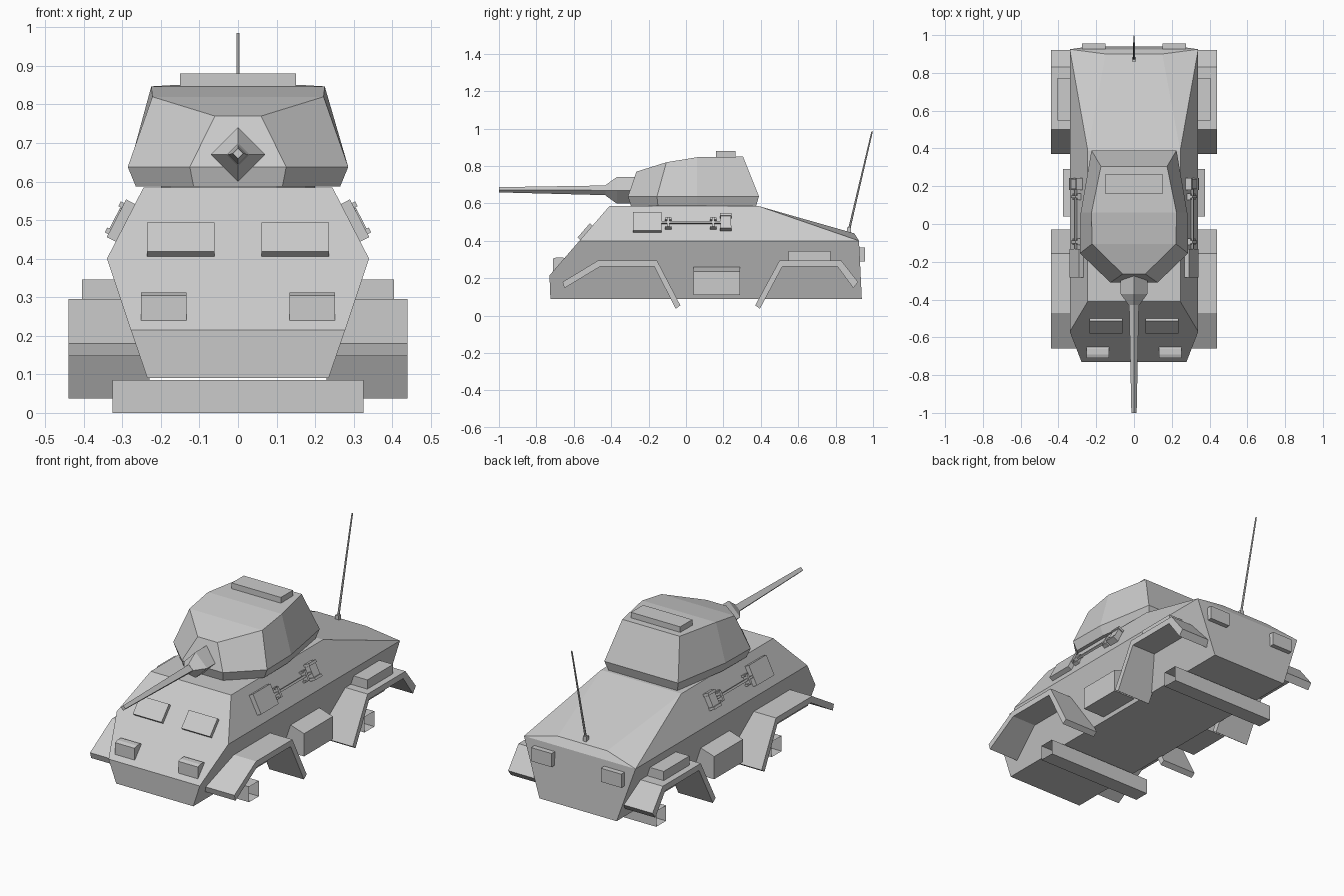
import bpy, bmesh, math
from mathutils import Vector, Matrix

if "Cube" in bpy.data.objects:
    bpy.data.objects.remove(bpy.data.objects["Cube"])


def finish(bm, name):
    bmesh.ops.recalc_face_normals(bm, faces=bm.faces)
    me = bpy.data.meshes.new(name)
    bm.to_mesh(me)
    bm.free()
    ob = bpy.data.objects.new(name, me)
    bpy.context.collection.objects.link(ob)
    return ob


def mirror(ob):
    m = ob.modifiers.new("mirror", 'MIRROR')
    m.use_mirror_merge = False
    return ob


def box(name, c, size, rot=None):
    bm = bmesh.new()
    bmesh.ops.create_cube(bm, size=1)
    mat = Matrix.Translation(c) @ (rot or Matrix()) @ Matrix.Diagonal((*size, 1))
    bmesh.ops.transform(bm, matrix=mat, verts=bm.verts)
    return finish(bm, name)


def extrude_x(name, profile, x0, x1):
    """Extrude a (y, z) profile between two x positions."""
    bm = bmesh.new()
    a = [bm.verts.new((x0, y, z)) for y, z in profile]
    b = [bm.verts.new((x1, y, z)) for y, z in profile]
    n = len(a)
    bm.faces.new(a)
    bm.faces.new(b[::-1])
    for i in range(n):
        bm.faces.new((a[i], a[(i + 1) % n], b[(i + 1) % n], b[i]))
    return finish(bm, name)


def loft_mirrored(name, rings):
    """Loft half rings mirrored in x, capped with strips across."""
    bm = bmesh.new()
    rows = []
    for r in rings:
        right = [bm.verts.new(p) for p in r]
        left = [bm.verts.new((-x, y, z)) for x, y, z in r]
        rows.append(right + left[::-1])
    n = len(rows[0])
    for a, b in zip(rows, rows[1:]):
        for i in range(n):
            j = (i + 1) % n
            bm.faces.new((a[i], a[j], b[j], b[i]))
    for r in (rows[0], rows[-1]):
        for i in range(n // 2 - 1):
            bm.faces.new((r[i], r[i + 1], r[n - 2 - i], r[n - 1 - i]))
    return finish(bm, name)


def rod(name, p, q, r0, r1, sides=4, twist=0.0):
    p, q = Vector(p), Vector(q)
    bm = bmesh.new()
    bmesh.ops.create_cone(bm, cap_ends=True, segments=sides, radius1=r0,
                          radius2=r1, depth=(q - p).length)
    rot = (q - p).to_track_quat('Z', 'Y').to_matrix().to_4x4()
    mat = Matrix.Translation((p + q) / 2) @ rot @ Matrix.Rotation(twist, 4, 'Z')
    bmesh.ops.transform(bm, matrix=mat, verts=bm.verts)
    return finish(bm, name)


# Hull: convex faceted body
bm = bmesh.new()
for x, y, z in [(.235, -.725, .09), (.278, -.73, .215), (.34, -.57, .4),
                (.245, -.41, .585), (.245, .39, .585), (.15, .9, .44),
                (.34, .925, .4), (.235, .94, .09)]:
    for s in (1, -1):
        bm.verts.new((s * x, y, z))
bmesh.ops.convex_hull(bm, input=bm.verts)
bmesh.ops.dissolve_limit(bm, angle_limit=.03, verts=bm.verts, edges=bm.edges)
finish(bm, "hull")

# Axle beams: open-ended square tubes
for name, y in (("front_axle", -.325), ("rear_axle", .68)):
    bm = bmesh.new()
    h = .043
    ends = [[bm.verts.new((x, y + a, b)) for a, b in
             ((-h, 0), (h, 0), (h, .085), (-h, .085))] for x in (-.325, .325)]
    for i in range(4):
        j = (i + 1) % 4
        bm.faces.new((ends[0][i], ends[0][j], ends[1][j], ends[1][i]))
    finish(bm, name)

# Fenders: bent strips
mirror(extrude_x("front_fender", [
    (-.66, .18), (-.47, .295), (-.155, .295), (-.03, .055),
    (-.055, .037), (-.17, .262), (-.46, .262), (-.65, .147)], .23, .44))
mirror(extrude_x("rear_fender", [
    (.37, .055), (.5, .295), (.83, .295), (.92, .18),
    (.895, .147), (.81, .262), (.515, .262), (.395, .037)], .23, .44))
mirror(box("fender_box", (.345, .66, .318), (.12, .225, .055)))

# Side locker with sloping lid
bm = bmesh.new()
sec = [(.22, .11), (.375, .11), (.375, .235), (.28, .265), (.22, .265)]
a = [bm.verts.new((x, .04, z)) for x, z in sec]
f = bm.faces.new(a)
ext = bmesh.ops.extrude_face_region(bm, geom=[f], use_keep_orig=True)
bmesh.ops.translate(bm, vec=(0, .25, 0),
                    verts=[v for v in ext['geom'] if isinstance(v, bmesh.types.BMVert)])
mirror(finish(bm, "side_locker"))

# Headlights, tail lights and vision flaps
mirror(extrude_x("headlight", [(-.71, .24), (-.71, .305), (-.69, .312),
                               (-.66, .312), (-.62, .29), (-.62, .24)], .133, .252))
mirror(box("tail_light", (.2125, .938, .328), (.125, .036, .075)))
tilt = Matrix.Rotation(-math.atan2(.16, .185), 4, 'X')
mirror(box("vision_flap", (.148, -.538, .448), (.175, .024, .1), tilt))

# Side plates and tools lying on the sloped upper side
lean = math.atan2(.095, .185)
lean_rot = Matrix.Rotation(-lean, 4, 'Y')


def on_side(name, y, z, ly, lz, t, lift=0.0):
    x = .34 - .5135 * (z - .4)
    d = lift + t / 2
    return mirror(box(name, (x + d * math.cos(lean), y, z + d * math.sin(lean)),
                      (t, ly, lz), lean_rot))


on_side("side_flap", -.208, .493, .153, .11, .026)
on_side("tool_handle", .04, .489, .35, .012, .012, .012)
for y in (-.095, .145):
    on_side("tool_clip", y, .488, .014, .055, .03)
    for dz in (-.022, .022):
        on_side("clip_foot", y, .488 + dz, .034, .01, .02)
on_side("tool_head", .212, .492, .055, .06, .03)
for dz in (-.034, .034):
    on_side("tool_rim", .212, .492 + dz, .062, .014, .036)

# Turret
rod("turret_ring", (0, 0, .57), (0, 0, .6), .2, .2, 12)
loft_mirrored("turret", [
    [(.115, -.295, .587), (.265, -.15, .587), (.262, .06, .587), (.21, .375, .587)],
    [(.125, -.31, .638), (.286, -.155, .638), (.282, .06, .638), (.225, .39, .638)],
    [(.06, -.265, .77), (.222, -.105, .82), (.225, .06, .847), (.175, .305, .85)]])
box("turret_hatch", (0, .212, .863), (.3, .105, .034))

# Gun: diamond mantlet and tapering barrel
gz = .67
rod("mantlet", (0, -.2, gz), (0, -.37, gz), .071, .071)
rod("mantlet_nose", (0, -.37, gz), (0, -.43, gz), .071, .028)
rod("barrel", (0, -.42, gz), (0, -1, gz + .003), .026, .014)

# Antenna
box("antenna_base", (0, .872, .455), (.022, .022, .035))
rod("antenna", (0, .872, .46), (0, .995, .985), .006, .004, 6)
